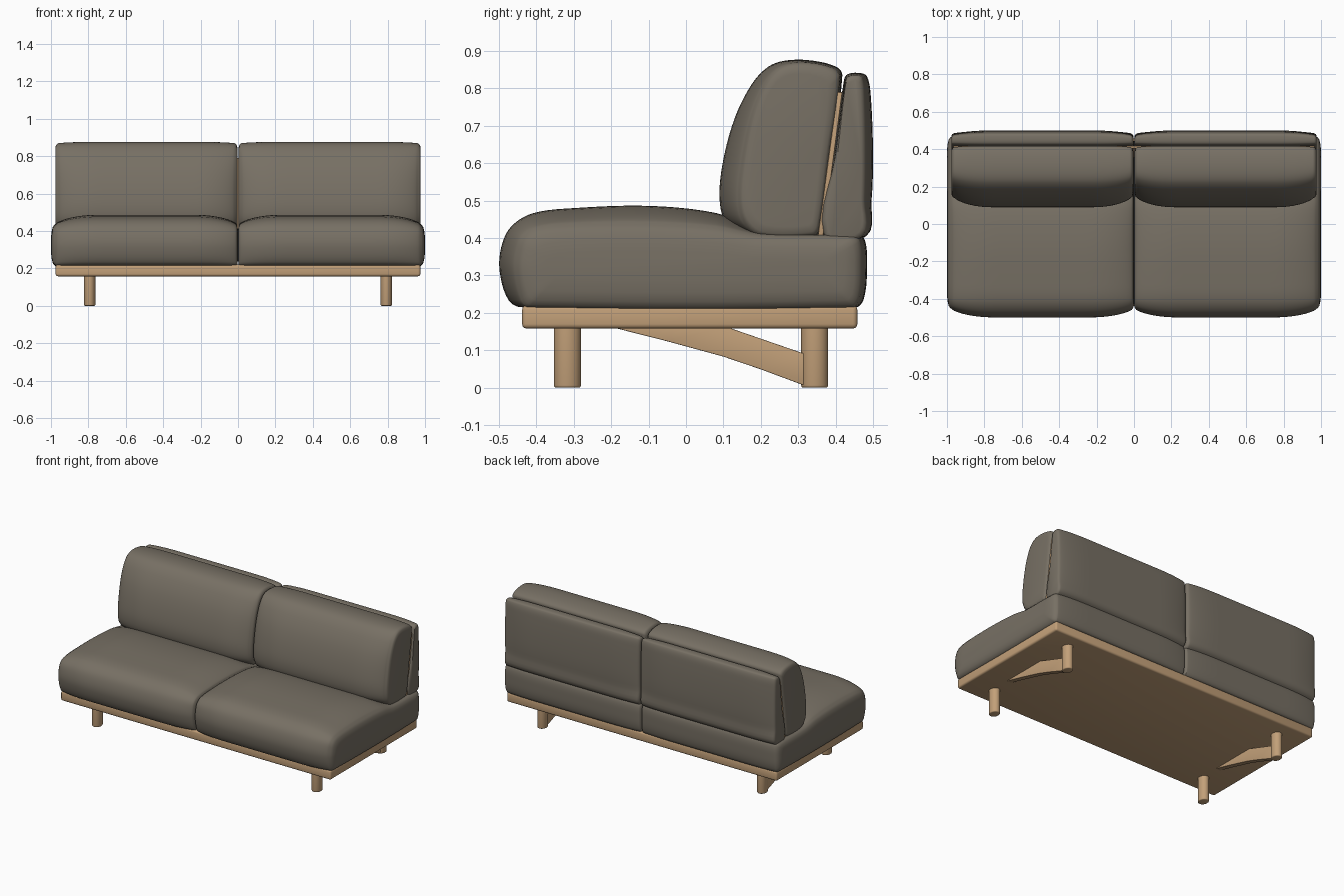
import bpy, bmesh, math
from mathutils import Vector
from mathutils.geometry import interpolate_bezier

if "Cube" in bpy.data.objects:
    bpy.data.objects.remove(bpy.data.objects["Cube"])


def material(name, rgb):
    m = bpy.data.materials.new(name)
    m.diffuse_color = (*rgb, 1)
    m.use_nodes = True
    m.node_tree.nodes["Principled BSDF"].inputs["Base Color"].default_value = m.diffuse_color
    return m


FABRIC = material("taupe fabric", (0.185, 0.162, 0.128))
WOOD = material("light oak", (0.54, 0.35, 0.19))


def finish(bm, name, mat, mirror=False, angle=40):
    bmesh.ops.recalc_face_normals(bm, faces=bm.faces)
    me = bpy.data.meshes.new(name)
    bm.to_mesh(me)
    bm.free()
    ob = bpy.data.objects.new(name, me)
    bpy.context.collection.objects.link(ob)
    me.materials.append(mat)
    if mirror:
        mod = ob.modifiers.new("Mirror", 'MIRROR')
        mod.use_mirror_merge = False
    bpy.ops.object.select_all(action='DESELECT')
    ob.select_set(True)
    bpy.context.view_layer.objects.active = ob
    bpy.ops.object.shade_smooth_by_angle(angle=math.radians(angle))
    return ob


def smooth_loop(pts, steps=5):
    """Closed smooth curve through (y, z) points, without overshoot."""
    p = [Vector((0, *q)) for q in pts]
    n = len(p)
    tan = [(p[(i + 1) % n] - p[i - 1]).normalized() for i in range(n)]
    out = []
    for i in range(n):
        a, b = p[i], p[(i + 1) % n]
        h = (b - a).length / 3
        out += interpolate_bezier(a, a + tan[i] * h, b - tan[(i + 1) % n] * h, b, steps + 1)[:-1]
    return out


def cushion(name, mid, end, x0, x1, fade, caps0, caps1, n=32):
    """Loft from end profile to mid profile and back; caps are (inset, dx) rings."""
    mid, end = smooth_loop(mid), smooth_loop(end)
    ys, zs = [p.y for p in end], [p.z for p in end]
    cy, cz = (max(ys) + min(ys)) / 2, (max(zs) + min(zs)) / 2
    hy, hz = max(ys) - cy, max(zs) - cz

    def cap(x, d):
        return [(x, cy + (p.y - cy) * (1 - d / hy), cz + (p.z - cz) * (1 - d / hz)) for p in end]

    rings = [cap(x0 - dx, d) for d, dx in reversed(caps0)]
    for i in range(n + 1):
        x = x0 + (x1 - x0) * (1 - math.cos(math.pi * i / n)) / 2
        t = min(1, min(x - x0, x1 - x) / fade)
        w = max(0, 1 - (1 - t) ** 2) ** 0.75
        rings.append([(x, *e.lerp(m, w).yz) for e, m in zip(end, mid)])
    rings += [cap(x1 + dx, d) for d, dx in caps1]
    bm = bmesh.new()
    rows = [[bm.verts.new(c) for c in r] for r in rings]
    k = len(mid)
    for a, b in zip(rows, rows[1:]):
        for j in range(k):
            bm.faces.new((a[j], a[(j + 1) % k], b[(j + 1) % k], b[j]))
    bm.faces.new(rows[0])
    bm.faces.new(rows[-1])
    return finish(bm, name, FABRIC, mirror=True, angle=50)


def prism(name, pts, x0, x1, bevel, mirror=False):
    """Wooden part: (y, z) outline extruded along x with bevelled edges."""
    bm = bmesh.new()
    f = bm.faces.new([bm.verts.new((x0, y, z)) for y, z in pts])
    g = bmesh.ops.extrude_face_region(bm, geom=[f])["geom"]
    bmesh.ops.translate(bm, vec=(x1 - x0, 0, 0), verts=[v for v in g if isinstance(v, bmesh.types.BMVert)])
    bmesh.ops.bevel(bm, geom=bm.edges[:], offset=bevel, segments=3, profile=0.5, affect='EDGES')
    return finish(bm, name, WOOD, mirror)


# Wooden platform
prism("platform", [(-0.438, 0.158), (0.458, 0.158), (0.458, 0.22), (-0.438, 0.22)], -0.975, 0.975, 0.012)

# Oval legs
for name, y in (("front_leg", -0.317), ("back_leg", 0.344)):
    bm = bmesh.new()
    bmesh.ops.create_cone(bm, cap_ends=True, segments=32, radius1=1, radius2=1, depth=0.165)
    bmesh.ops.scale(bm, vec=(0.03, 0.036, 1), verts=bm.verts)
    bmesh.ops.translate(bm, vec=(0.793, y, 0.0825), verts=bm.verts)
    rim = [e for e in bm.edges if all(v.co.z < 0.01 for v in e.verts)]
    bmesh.ops.bevel(bm, geom=rim, offset=0.006, segments=3, profile=0.5, affect='EDGES')
    finish(bm, name, WOOD, mirror=True)

# Curved braces from back legs up to the platform
prism("leg_brace", [(-0.2, 0.162), (-0.05, 0.124), (0.1, 0.083), (0.2, 0.049), (0.31, 0.008),
                    (0.345, 0.008), (0.345, 0.083), (0.31, 0.093), (0.11, 0.162)],
      0.776, 0.81, 0.002, mirror=True)

# Thin wooden board hidden between back cushions and rear panels
prism("back_board", [(0.352, 0.4), (0.366, 0.4), (0.418, 0.79), (0.405, 0.79)], -0.966, 0.966, 0.002)

# Seat cushions
cushion("seat_cushion",
        [(-0.44, 0.215), (-0.475, 0.235), (-0.498, 0.31), (-0.494, 0.375), (-0.468, 0.43), (-0.41, 0.466),
         (-0.3, 0.48), (-0.1, 0.486), (0.08, 0.467), (0.2, 0.425), (0.455, 0.41), (0.478, 0.395),
         (0.484, 0.32), (0.476, 0.24), (0.455, 0.215)],
        [(-0.42, 0.215), (-0.44, 0.235), (-0.456, 0.31), (-0.452, 0.365), (-0.437, 0.405), (-0.4, 0.428),
         (-0.3, 0.438), (-0.1, 0.44), (0.08, 0.43), (0.2, 0.41), (0.445, 0.405), (0.464, 0.39),
         (0.47, 0.32), (0.464, 0.24), (0.445, 0.215)],
        0.01, 0.972, 0.22, [(0.012, 0.007), (0.03, 0.009)],
        [(0.007, 0.01), (0.02, 0.019), (0.045, 0.025), (0.08, 0.028)])

# Back cushions
cushion("back_cushion",
        [(0.19, 0.405), (0.11, 0.44), (0.09, 0.5), (0.098, 0.6), (0.13, 0.72), (0.175, 0.81),
         (0.22, 0.858), (0.27, 0.875), (0.34, 0.874), (0.403, 0.857), (0.418, 0.835), (0.39, 0.62),
         (0.362, 0.425), (0.345, 0.405)],
        [(0.2, 0.405), (0.155, 0.44), (0.14, 0.5), (0.148, 0.6), (0.172, 0.72), (0.205, 0.805),
         (0.24, 0.85), (0.28, 0.867), (0.34, 0.867), (0.395, 0.852), (0.411, 0.83), (0.383, 0.62),
         (0.356, 0.425), (0.34, 0.405)],
        0.018, 0.96, 0.2, [(0.006, 0.009), (0.02, 0.014)],
        [(0.004, 0.008), (0.012, 0.014), (0.03, 0.017)])

# Rear upholstered panels
cushion("rear_panel",
        [(0.364, 0.405), (0.394, 0.62), (0.422, 0.82), (0.432, 0.838), (0.466, 0.841), (0.484, 0.832),
         (0.494, 0.78), (0.5, 0.62), (0.496, 0.5), (0.482, 0.405)],
        [(0.37, 0.405), (0.4, 0.62), (0.426, 0.815), (0.434, 0.831), (0.46, 0.835), (0.471, 0.826),
         (0.477, 0.78), (0.48, 0.62), (0.478, 0.5), (0.472, 0.405)],
        0.016, 0.966, 0.2, [(0.004, 0.007), (0.012, 0.012)],
        [(0.004, 0.006), (0.012, 0.01)])
